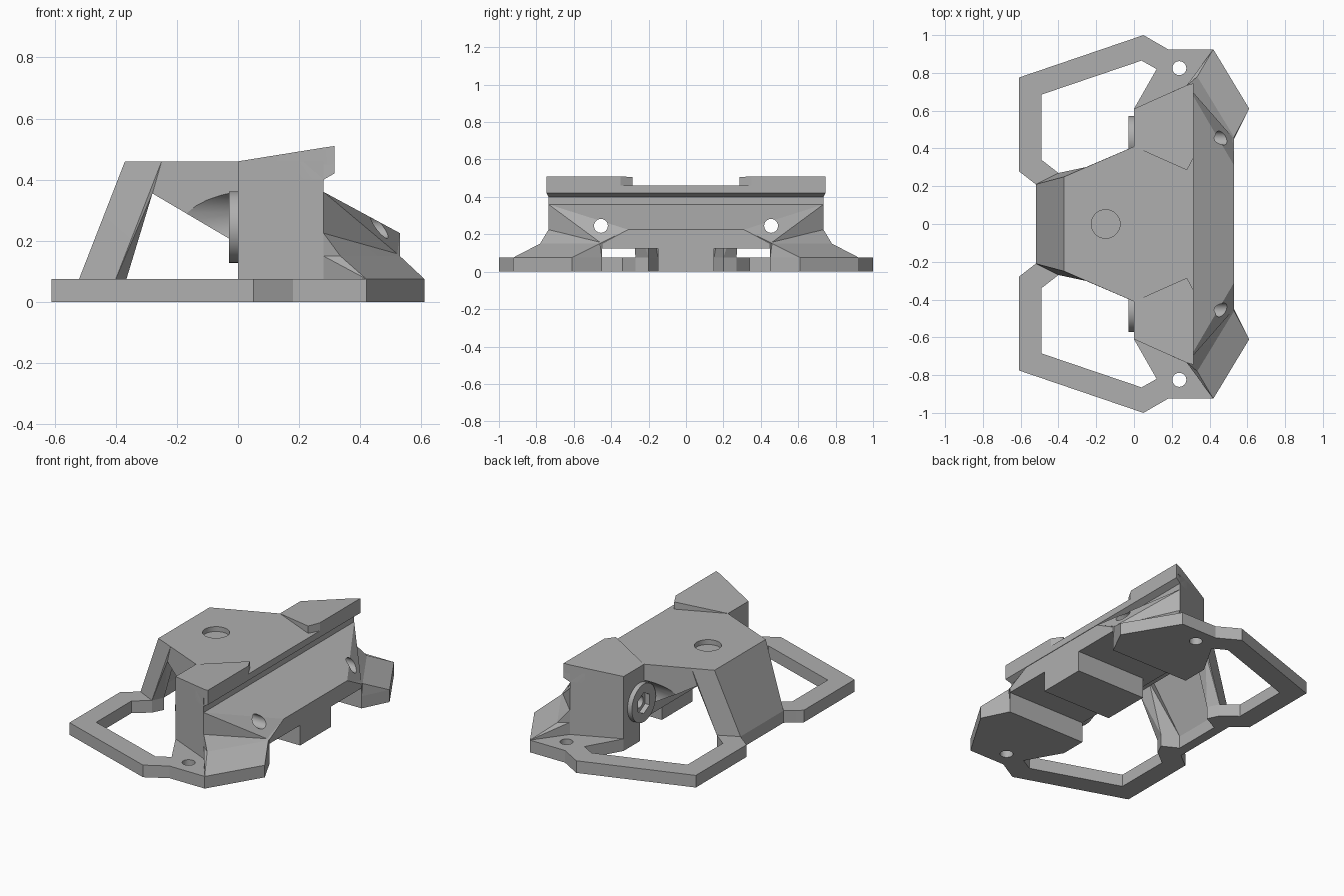
import bpy, bmesh, math
from mathutils import Matrix, Vector

cube = bpy.data.objects.get("Cube")
if cube:
    bpy.data.objects.remove(cube, do_unlink=True)

grey = bpy.data.materials.new("matte_grey")
grey.use_nodes = True
grey.diffuse_color = (0.43, 0.43, 0.43, 1)
grey.node_tree.nodes["Principled BSDF"].inputs["Base Color"].default_value = (0.43, 0.43, 0.43, 1)


def finish(name, bm):
    bmesh.ops.recalc_face_normals(bm, faces=bm.faces)
    mesh = bpy.data.meshes.new(name)
    bm.to_mesh(mesh)
    bm.free()
    mesh.materials.append(grey)
    ob = bpy.data.objects.new(name, mesh)
    bpy.context.collection.objects.link(ob)
    return ob


def hull(name, points):
    """Solid faceted block wrapped around a few corner points."""
    bm = bmesh.new()
    for p in points:
        bm.verts.new(p)
    res = bmesh.ops.convex_hull(bm, input=bm.verts)
    loose = {g for g in res["geom_interior"] + res["geom_unused"] if isinstance(g, bmesh.types.BMVert)}
    bmesh.ops.delete(bm, geom=list(loose), context="VERTS")
    bmesh.ops.dissolve_limit(bm, angle_limit=0.01, verts=bm.verts, edges=bm.edges)
    return finish(name, bm)


def both(points):
    """Points plus their mirror image across the middle."""
    return [(x, s * y, z) for x, y, z in points for s in (1, -1)]


def prism(name, outline, z0, z1):
    bm = bmesh.new()
    face = bm.faces.new([bm.verts.new((x, y, z0)) for x, y in outline])
    ext = bmesh.ops.extrude_face_region(bm, geom=[face])
    top = [g for g in ext["geom"] if isinstance(g, bmesh.types.BMVert)]
    bmesh.ops.translate(bm, verts=top, vec=(0, 0, z1 - z0))
    return finish(name, bm)


def rod(name, a, b, radius, sides=32):
    a, b = Vector(a), Vector(b)
    bm = bmesh.new()
    turn = (b - a).to_track_quat("Z", "Y").to_matrix().to_4x4()
    bmesh.ops.create_cone(bm, cap_ends=True, segments=sides, radius1=radius, radius2=radius,
                          depth=(b - a).length, matrix=Matrix.Translation((a + b) / 2) @ turn)
    return finish(name, bm)


def cut(ob, cutters):
    for c in cutters:
        mod = ob.modifiers.new("cut", "BOOLEAN")
        mod.operation, mod.object, mod.solver = "DIFFERENCE", c, "EXACT"
    dg = bpy.context.evaluated_depsgraph_get()
    ob_mesh = bpy.data.meshes.new_from_object(ob.evaluated_get(dg))
    ob.modifiers.clear()
    ob.data = ob_mesh


HOLE_Y, HOLE_Z = 0.455, 0.245

# Cutters: bolt bores, bolt head clearances and the round deck recess
bores, reliefs = [], []
for s in (1, -1):
    y = s * HOLE_Y
    bores.append(rod("bore_cutter", (-0.1, y, HOLE_Z), (0.7, y, HOLE_Z), 0.037))
    reliefs.append(rod("relief_cutter", (-0.4, y, HOLE_Z), (0, y, HOLE_Z), 0.125))
recess = rod("recess_cutter", (-0.15, 0, 0.43), (-0.15, 0, 0.6), 0.076)
helpers = bores + reliefs + [recess]

# Deck: wedge that thickens towards the main wall
deck = hull("deck", both([(-0.37, 0.25, 0.46), (-0.25, 0.302, 0.46), (0, 0.41, 0.46),
                          (-0.28, 0.29, 0.355), (0, 0.41, 0.19)]))
cut(deck, reliefs + [recess])

# Main wall with its overhanging lip
wall = hull("main_wall", both([(x, y, z) for x, y in ((0, 0.61), (0.28, 0.735)) for z in (0.125, 0.46)]))
cut(wall, bores)
hull("upper_lip", both([(0.2, 0.7, 0.40), (0.28, 0.735, 0.40), (0.315, 0.745, 0.42),
                        (0.315, 0.745, 0.46), (0.2, 0.7, 0.46)]))

# Sloping ramp below the groove
ramp = hull("ramp", both([(0.28, 0.735, 0.36), (0.315, 0.68, 0.335), (0.315, 0.66, 0.325),
                          (0.53, 0.24, 0.225), (0.53, 0.31, 0.225), (0.28, 0.735, 0.225),
                          (0.53, 0.45, 0.15), (0.53, 0.45, 0.125), (0.2, 0.45, 0.125),
                          (0.2, 0.6, 0.225), (0.2, 0.6, 0.36)]))
cut(ramp, bores)

# Centre block below the ramp
hull("centre_block", both([(x, 0.15, z) for x in (0.06, 0.53) for z in (0, 0.15)]))

# Slanted leg plate and its foot
hull("leg_plate", both([(-0.52, 0.21, 0.075), (-0.37, 0.25, 0.46), (-0.46, 0.21, 0.075), (-0.31, 0.25, 0.46)]))
hull("leg_foot", both([(x, 0.21, z) for x in (-0.52, -0.46) for z in (0, 0.075)]))

for side, s in (("back", 1), ("front", -1)):
    def sided(name, points):
        return hull(side + "_" + name, [(x, s * y, z) for x, y, z in points])

    # Flat open base loop
    loop = [(-0.52, 0.21), (-0.61, 0.28), (-0.61, 0.775), (0.05, 1), (0.18, 0.925),
            (0.12, 0.82), (0.04, 0.865), (-0.49, 0.685), (-0.49, 0.34), (-0.40, 0.27),
            (-0.365, 0.2), (-0.46, 0.15)]
    prism(side + "_base_loop", [(x, s * y) for x, y in loop], 0, 0.075)

    # Mounting pad with screw hole
    pad = sided("pad", [(x, y, z) for z in (0, 0.075) for x, y in (
        (0.12, 0.82), (0.18, 0.925), (0.42, 0.925), (0.61, 0.61), (0.53, 0.45), (0, 0.45), (0, 0.61))])
    drill = rod("pad_cutter", (0.24, s * 0.825, -0.1), (0.24, s * 0.825, 0.2), 0.037)
    helpers.append(drill)
    cut(pad, [drill])

    # Wall foot and flared skirt joining the wall to the pad
    sided("wall_foot", [(x, y, z) for z in (0.07, 0.13) for x, y in (
        (0, 0.45), (0, 0.61), (0.28, 0.735), (0.53, 0.45))])
    mid = [(0.335, 0.78, 0.15), (0.53, 0.46, 0.15)]
    upper = sided("upper_skirt", mid + [(0.28, 0.735, 0.225), (0.53, 0.31, 0.225), (0.2, 0.6, 0.225),
                                        (0.28, 0.735, 0.15), (0.2, 0.45, 0.15)])
    cut(upper, bores)
    sided("lower_skirt", mid + [(0.42, 0.925, 0.075), (0.61, 0.61, 0.075), (0.53, 0.45, 0.075),
                                (0.28, 0.735, 0.075), (0.28, 0.735, 0.15)])

    # Raised horn on top
    horn = [(0, 0.41, 0), (0, 0.61, 0), (0.28, 0.735, 0.045), (0.315, 0.745, 0.05),
            (0.315, 0.35, 0.05), (0.28, 0.285, 0.045)]
    sided("horn", [(x, y, z + 0.46) for x, y, z in horn] + [(x, y, 0.45) for x, y, z in horn])

    # Leg flange
    sided("leg_flange", [(-0.52, 0.21, 0.075), (-0.40, 0.27, 0.075), (-0.365, 0.2, 0.075), (-0.46, 0.15, 0.075),
                         (-0.37, 0.25, 0.46), (-0.25, 0.302, 0.46), (-0.28, 0.29, 0.355), (-0.28, 0.2, 0.38)])

    # Bolt head with hexagonal socket
    y = s * HOLE_Y
    head = rod(side + "_bolt_head", (-0.03, y, HOLE_Z), (0.005, y, HOLE_Z), 0.117, 40)
    socket = rod("socket_cutter", (-0.1, y, HOLE_Z), (0.1, y, HOLE_Z), 0.065, 6)
    helpers.append(socket)
    cut(head, [socket])

for h in helpers:
    bpy.data.objects.remove(h, do_unlink=True)

# Smooth the round surfaces, keep the flat facets sharp
parts = [o for o in bpy.context.scene.objects if o.type == "MESH" and grey.name in o.data.materials]
bpy.ops.object.select_all(action="DESELECT")
for o in parts:
    o.select_set(True)
bpy.context.view_layer.objects.active = parts[0]
bpy.ops.object.shade_smooth_by_angle(angle=math.radians(15))
